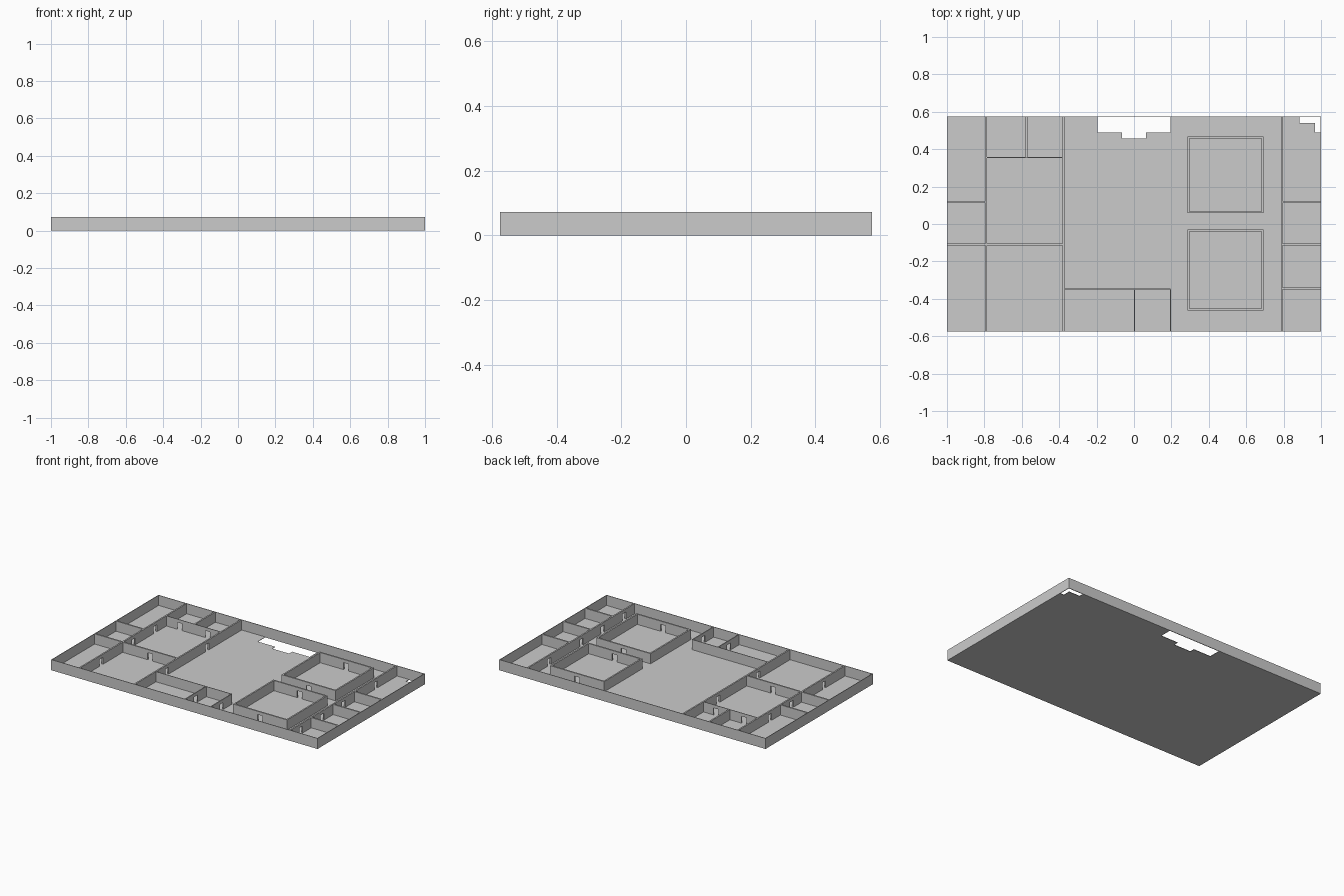
import bpy, bmesh

if "Cube" in bpy.data.objects:
    bpy.data.objects.remove(bpy.data.objects["Cube"])

X, Y, H = 1.0, 0.575, 0.072      # half length, half depth, wall height
FLOOR = 0.003                    # floor slab thickness
THICK, THIN = 0.010, 0.004       # wall thicknesses
DOOR_W, DOOR_H = 0.036, 0.05


def add_object(name, bm):
    mesh = bpy.data.meshes.new(name)
    bmesh.ops.recalc_face_normals(bm, faces=bm.faces)
    bm.to_mesh(mesh)
    bm.free()
    obj = bpy.data.objects.new(name, mesh)
    bpy.context.collection.objects.link(obj)


def extruded(name, outline, height):
    bm = bmesh.new()
    face = bm.faces.new([bm.verts.new((x, y, 0)) for x, y in outline])
    res = bmesh.ops.extrude_face_region(bm, geom=[face])
    top = [v for v in res["geom"] if isinstance(v, bmesh.types.BMVert)]
    bmesh.ops.translate(bm, verts=top, vec=(0, 0, height))
    add_object(name, bm)


def wall(name, axis, at, a, b, doors=(), t=THICK):
    """Wall along axis from a to b: its front profile with door notches, thickened."""
    profile = [(a, 0)]
    for d in sorted(doors):
        l, r = d - DOOR_W / 2, d + DOOR_W / 2
        profile += [(l, 0), (l, DOOR_H), (r, DOOR_H), (r, 0)]
    profile += [(b, 0), (b, H), (a, H)]
    bm = bmesh.new()
    lo = at - t / 2
    pts = [(s, lo, z) if axis == 'x' else (lo, s, z) for s, z in profile]
    face = bm.faces.new([bm.verts.new(p) for p in pts])
    res = bmesh.ops.extrude_face_region(bm, geom=[face])
    moved = [v for v in res["geom"] if isinstance(v, bmesh.types.BMVert)]
    vec = (0, t, 0) if axis == 'x' else (t, 0, 0)
    bmesh.ops.translate(bm, verts=moved, vec=vec)
    add_object(name, bm)


# Floor with stepped openings at the back entrance and back right corner
extruded("floor", [
    (-X, -Y), (X, -Y), (X, 0.49), (0.968, 0.49), (0.968, 0.54), (0.885, 0.54), (0.885, Y),
    (0.195, Y), (0.195, 0.49), (0.064, 0.49), (0.064, 0.457),
    (-0.064, 0.457), (-0.064, 0.49), (-0.195, 0.49), (-0.195, Y), (-X, Y)], FLOOR)

# Outer walls
e = THIN / 2
for side, s in (("front", -1), ("back", 1)):
    wall(side + "_outer_wall", 'x', s * (Y - e), -X, X, t=THIN)
for side, s in (("left", -1), ("right", 1)):
    wall(side + "_outer_wall", 'y', s * (X - e), -Y, Y, t=THIN)

# Full depth partitions
wall("left_partition", 'y', -0.79, -Y, Y, (-0.345, 0.0, 0.235))
wall("hall_partition", 'y', -0.377, -Y, Y, (-0.23, 0.2))
wall("right_partition", 'y', 0.79, -Y, Y, (-0.46, -0.23, 0.0, 0.345))

# Left wing rooms
wall("left_room_divider", 'x', 0.118, -X, -0.79)
wall("left_outer_divider", 'x', -0.11, -X, -0.79)
wall("left_middle_divider", 'x', -0.11, -0.79, -0.377, (-0.58,))
wall("small_rooms_wall", 'x', 0.355, -0.79, -0.377, (-0.685, -0.475), t=THIN)
wall("small_rooms_divider", 'y', -0.575, 0.355, Y)

# Right wing rooms
for i, y in enumerate((0.118, -0.11, -0.345)):
    wall(f"right_room_divider_{i + 1}", 'x', y, 0.79, X)

# Front rooms
wall("front_rooms_wall", 'x', -0.347, -0.377, 0.195, t=THIN)
wall("front_rooms_divider", 'y', 0.003, -Y, -0.347, (-0.46,), t=0.006)
wall("front_rooms_end", 'y', 0.195, -Y, -0.347, (-0.46,), t=0.006)

# Two free-standing rooms
for room, y0, y1 in (("front_room", -0.458, -0.034), ("back_room", 0.063, 0.463)):
    for part, y in (("front", y0), ("back", y1)):
        wall(f"{room}_{part}_wall", 'x', y, 0.287, 0.693, (0.49,))
    for part, x in (("left", 0.292), ("right", 0.688)):
        wall(f"{room}_{part}_wall", 'y', x, y0, y1)
